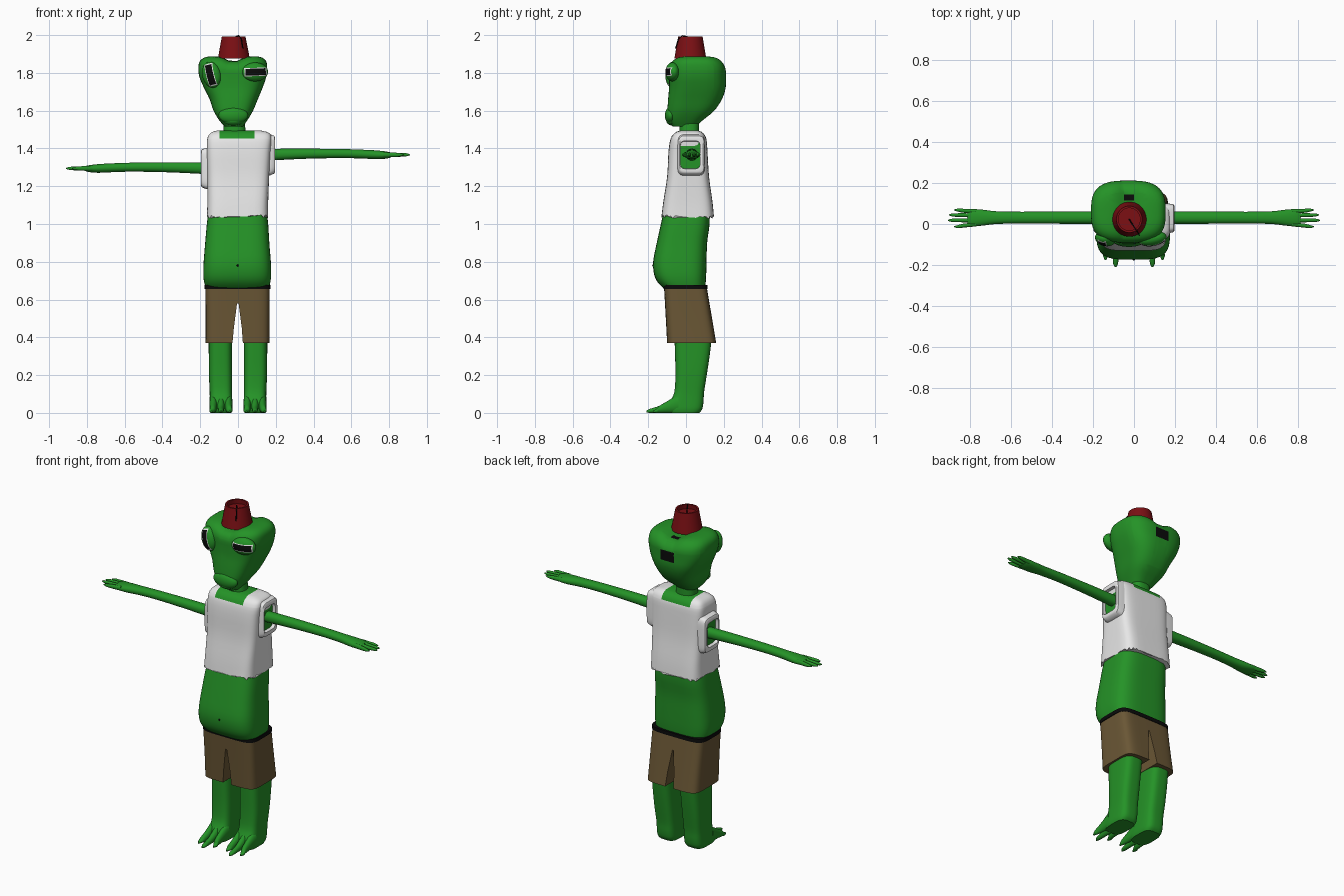
import bpy, bmesh, math, random
from mathutils import Vector

if "Cube" in bpy.data.objects:
    bpy.data.objects.remove(bpy.data.objects["Cube"])

random.seed(3)


def mat(name, r, g, b):
    m = bpy.data.materials.new(name)
    m.diffuse_color = (r, g, b, 1)
    m.use_nodes = True
    m.node_tree.nodes["Principled BSDF"].inputs["Base Color"].default_value = m.diffuse_color
    return m


GREEN = mat("skin green", 0.018, 0.29, 0.020)
WHITE = mat("cloth white", 0.80, 0.80, 0.80)
BROWN = mat("shorts brown", 0.145, 0.095, 0.036)
RED = mat("hat red", 0.20, 0.005, 0.007)
BLACK = mat("black", 0.003, 0.003, 0.003)


def add(name, bm, mats):
    bmesh.ops.recalc_face_normals(bm, faces=bm.faces)
    me = bpy.data.meshes.new(name)
    bm.to_mesh(me)
    bm.free()
    for m in mats:
        me.materials.append(m)
    ob = bpy.data.objects.new(name, me)
    bpy.context.collection.objects.link(ob)
    return ob


def spline(rings, steps):
    """Catmull-Rom refinement of a list of ring tuples."""
    out = []
    for i in range(len(rings) - 1):
        p0, p1 = rings[max(i - 1, 0)], rings[i]
        p2, p3 = rings[i + 1], rings[min(i + 2, len(rings) - 1)]
        for k in range(steps):
            t = k / steps
            out.append([b + 0.5 * t * (c - a + t * (2 * a - 5 * b + 4 * c - d + t * (3 * (b - c) + d - a)))
                        for a, b, c, d in zip(p0, p1, p2, p3)])
    return out + [list(rings[-1])]


def loft(name, rings, mats, axis=2, e=2.0, n=32, steps=3, flip=1, warp=None, end_mat=0):
    """Skin superellipse rings (position, u0, u1, v0, v1) along an axis."""
    bm = bmesh.new()
    loops = []
    for p, u0, u1, v0, v1 in spline(rings, steps):
        loop = []
        for i in range(n):
            a = 2 * math.pi * (i + 0.5) / n
            c, s = math.cos(a), math.sin(a)
            u = (u0 + u1) / 2 + (u1 - u0) / 2 * math.copysign(abs(c) ** (2 / e), c)
            v = (v0 + v1) / 2 + (v1 - v0) / 2 * math.copysign(abs(s) ** (2 / e), s)
            co = Vector(((p, u, v), (u, p, v), (u, v, p))[axis])
            co.x *= flip
            if warp:
                co = warp(co)
            loop.append(bm.verts.new(co))
        loops.append(loop)
    for a, b in zip(loops, loops[1:]):
        for i in range(n):
            j = (i + 1) % n
            bm.faces.new((a[i], a[j], b[j], b[i]))
    bm.faces.new(loops[0])
    bm.faces.new(loops[-1]).material_index = end_mat
    return add(name, bm, mats)


def paint(ob, index, lo, hi):
    """Cut the surface along a box and colour the faces inside it."""
    bm = bmesh.new()
    bm.from_mesh(ob.data)
    for k in range(3):
        for bound in (lo[k], hi[k]):
            co, no = Vector(), Vector()
            co[k], no[k] = bound, 1
            bmesh.ops.bisect_plane(bm, geom=bm.verts[:] + bm.edges[:] + bm.faces[:],
                                   dist=1e-5, plane_co=co, plane_no=no)
    for f in bm.faces:
        c = f.calc_center_median()
        if all(lo[k] < c[k] < hi[k] for k in range(3)):
            f.material_index = index
    bm.to_mesh(ob.data)
    bm.free()


# Head, dipped between the eye lobes, with black patches at the back
def dip(co):
    if co.z > 1.75:
        co.z -= 0.03 * math.exp(-((co.x + 0.025) / 0.05) ** 2) * (co.z - 1.75) / 0.13
    return co


head = loft("head", [
    (1.515, -.07, .025, -.07, .05), (1.55, -.10, .05, -.093, .09), (1.60, -.13, .08, -.098, .15),
    (1.66, -.15, .105, -.095, .19), (1.72, -.18, .13, -.09, .21), (1.78, -.205, .15, -.09, .212),
    (1.83, -.21, .155, -.09, .21), (1.865, -.20, .147, -.075, .19), (1.885, -.165, .115, -.04, .155),
    (1.89, -.09, .04, .02, .09)], [GREEN, BLACK], e=3, n=48, warp=dip)
paint(head, 1, (-.067, .15, 1.75), (.02, .3, 1.81))
paint(head, 1, (-.05, .115, 1.82), (.0, .145, 1.95))
loft("neck", [(1.46, -.08, .045, -.035, .07), (1.54, -.075, .035, -.035, .07)], [GREEN], e=2.5)

# Muzzle with down-turned upper lip
for name, z, w, h, y in (("upper_lip", 1.575, .078, .045, -.082), ("lower_lip", 1.55, .055, .028, -.075)):
    bm = bmesh.new()
    bmesh.ops.create_uvsphere(bm, u_segments=24, v_segments=12, radius=1)
    lip = add(name, bm, [GREEN])
    lip.location, lip.scale = (-.025, y, z), (w, .03, h)

# Eyes: bulging lids with a painted slit
for name, loc, tilt, yaw in (("left_eye", (-.14, -.072, 1.79), -14, -14),
                             ("right_eye", (.09, -.072, 1.805), 88, 10)):
    bm = bmesh.new()
    bmesh.ops.create_uvsphere(bm, u_segments=32, v_segments=20, radius=1)
    for v in bm.verts:
        v.co = Vector((v.co.x * .05, v.co.y * .036, v.co.z * .07))
    eye = add(name, bm, [GREEN, WHITE, BLACK])
    paint(eye, 1, (-.022, -1, -.060), (.022, -.001, .060))
    paint(eye, 2, (-.018, -1, -.054), (.018, -.001, .054))
    eye.location = loc
    eye.rotation_euler = (0, math.radians(tilt), math.radians(yaw))

# Hat: tapered cup with a sunken top, and its string
loft("hat", [(1.875, -.107, .063, -.062, .108), (1.992, -.086, .040, -.042, .088),
             (1.992, -.076, .030, -.032, .078), (1.965, -.079, .033, -.035, .081)], [RED], steps=1)
cu = bpy.data.curves.new("hat_string", "CURVE")
cu.dimensions, cu.bevel_depth, cu.bevel_resolution = "3D", .003, 2
sp = cu.splines.new("POLY")
path = [(-.023, .023, 1.965), (-.012, .005, 1.992), (.003, -.018, 1.997), (.018, -.040, 1.98), (.026, -.055, 1.93)]
sp.points.add(len(path) - 1)
for pt, co in zip(sp.points, path):
    pt.co = (*co, 1)
cu.materials.append(BLACK)
bpy.context.collection.objects.link(bpy.data.objects.new("hat_string", cu))


# Shirt with a ragged hem and a square neckline
def ragged(co):
    if co.z < 1.041:
        co.z += random.uniform(-.012, .008)
    return co


shirt = loft("shirt", [
    (1.04, -.165, .16, -.13, .148), (1.12, -.162, .16, -.12, .14), (1.25, -.162, .165, -.10, .122),
    (1.38, -.165, .172, -.093, .114), (1.45, -.163, .178, -.082, .108), (1.482, -.145, .165, -.06, .09),
    (1.495, -.11, .12, -.03, .065)], [WHITE, GREEN], e=5, n=64, warp=ragged)
paint(shirt, 1, (-.098, -1, 1.452), (.088, 1, 1.6))

# Sleeves, arms and fingers; the left arm hangs a little lower
for side, s, z in (("right", 1, 1.367), ("left", -1, 1.295)):
    loft(side + "_sleeve", [
        (.12, -.05, .10, z - .115, z + .115), (.17, -.045, .10, z - .11, z + .108),
        (.192, -.04, .097, z - .10, z + .10), (.197, -.034, .09, z - .09, z + .09),
        (.195, -.03, .075, z - .075, z + .073), (.175, -.03, .075, z - .073, z + .07)],
        [WHITE, GREEN], axis=0, e=6, n=40, steps=1, flip=s, end_mat=1)
    loft(side + "_arm", [
        (.15, 0, .062, z - .032, z + .031), (.35, .001, .061, z - .022, z + .032),
        (.55, .002, .06, z - .018, z + .03), (.67, 0, .062, z - .021, z + .026),
        (.74, -.008, .07, z - .024, z + .022), (.79, -.012, .073, z - .02, z + .016),
        (.815, -.006, .068, z - .012, z + .01)], [GREEN], axis=0, e=2.2, flip=s)
    for i, (y0, y1, tip) in enumerate(((-.002, -.013, .88), (.018, .018, .91), (.042, .044, .905), (.061, .068, .88))):
        m = (y0 + y1) / 2
        loft(f"{side}_finger_{i + 1}", [
            (.77, y0 - .010, y0 + .010, z - .014, z + .014), (.83, m - .010, m + .010, z - .013, z + .011),
            (tip - .02, y1 - .008, y1 + .008, z - .009, z + .008), (tip, y1 - .002, y1 + .002, z - .003, z + .002)],
            [GREEN], axis=0, n=12, flip=s)

# Belly with a navel
loft("belly", [
    (.65, -.165, .16, -.105, .10), (.685, -.178, .17, -.145, .104), (.73, -.184, .176, -.168, .107),
    (.80, -.182, .174, -.174, .109), (.90, -.174, .166, -.155, .112), (1.00, -.165, .16, -.133, .125),
    (1.08, -.155, .15, -.115, .125)], [GREEN], e=3.6, n=48)
bm = bmesh.new()
bmesh.ops.create_uvsphere(bm, u_segments=10, v_segments=6, radius=.006)
add("navel", bm, [BLACK]).location = (-.002, -.173, .78)

# Belt and shorts, with a wedge cut between the legs
loft("belt", [(.655, -.178, .173, -.12, .115), (.677, -.178, .173, -.12, .115)], [BLACK], e=5, n=48, steps=1)
shorts = loft("shorts", [(.37, -.172, .167, -.10, .16), (.50, -.171, .167, -.107, .138),
                         (.66, -.173, .168, -.116, .111)], [BROWN], e=6, n=48)
wedge = loft("wedge_cutter", [(.34, -.032, .028, -.3, .3), (.45, -.022, .020, -.3, .3),
                              (.58, -.005, .003, -.3, .3)], [BROWN], e=8, steps=1)
mod = shorts.modifiers.new("gap", "BOOLEAN")
mod.operation, mod.object, mod.solver = "DIFFERENCE", wedge, "EXACT"
bpy.context.view_layer.objects.active = shorts
bpy.ops.object.modifier_apply(modifier=mod.name)
bpy.data.objects.remove(wedge)

# Legs and toes
for side, s in (("right", 1), ("left", -1)):
    loft(side + "_leg", [
        (.0, .035, .145, -.09, .07), (.02, .03, .15, -.10, .086), (.06, .03, .15, -.085, .093),
        (.11, .031, .15, -.062, .096), (.20, .031, .154, -.056, .11), (.30, .031, .155, -.058, .125),
        (.42, .031, .155, -.062, .14)], [GREEN], e=3.5, flip=s)
    for i, (x0, x1, tip) in enumerate(((.050, .043, -.17), (.090, .090, -.21), (.130, .139, -.175))):
        m = (x0 + x1) / 2
        loft(f"{side}_toe_{i + 1}", [
            (-.04, x0 - .022, x0 + .022, .0, .10), (-.10, x0 - .019, x0 + .019, .0, .062),
            (-.14, m - .015, m + .015, .0, .038), (tip + .02, x1 - .013, x1 + .013, .0, .022),
            (tip, x1 - .004, x1 + .004, .002, .012)], [GREEN], axis=1, n=16, flip=s)

# Smooth shading with sharp edges kept
bpy.ops.object.select_all(action="DESELECT")
for ob in bpy.data.objects:
    if ob.type == "MESH":
        ob.select_set(True)
        bpy.context.view_layer.objects.active = ob
bpy.ops.object.shade_smooth_by_angle(angle=math.radians(40))
